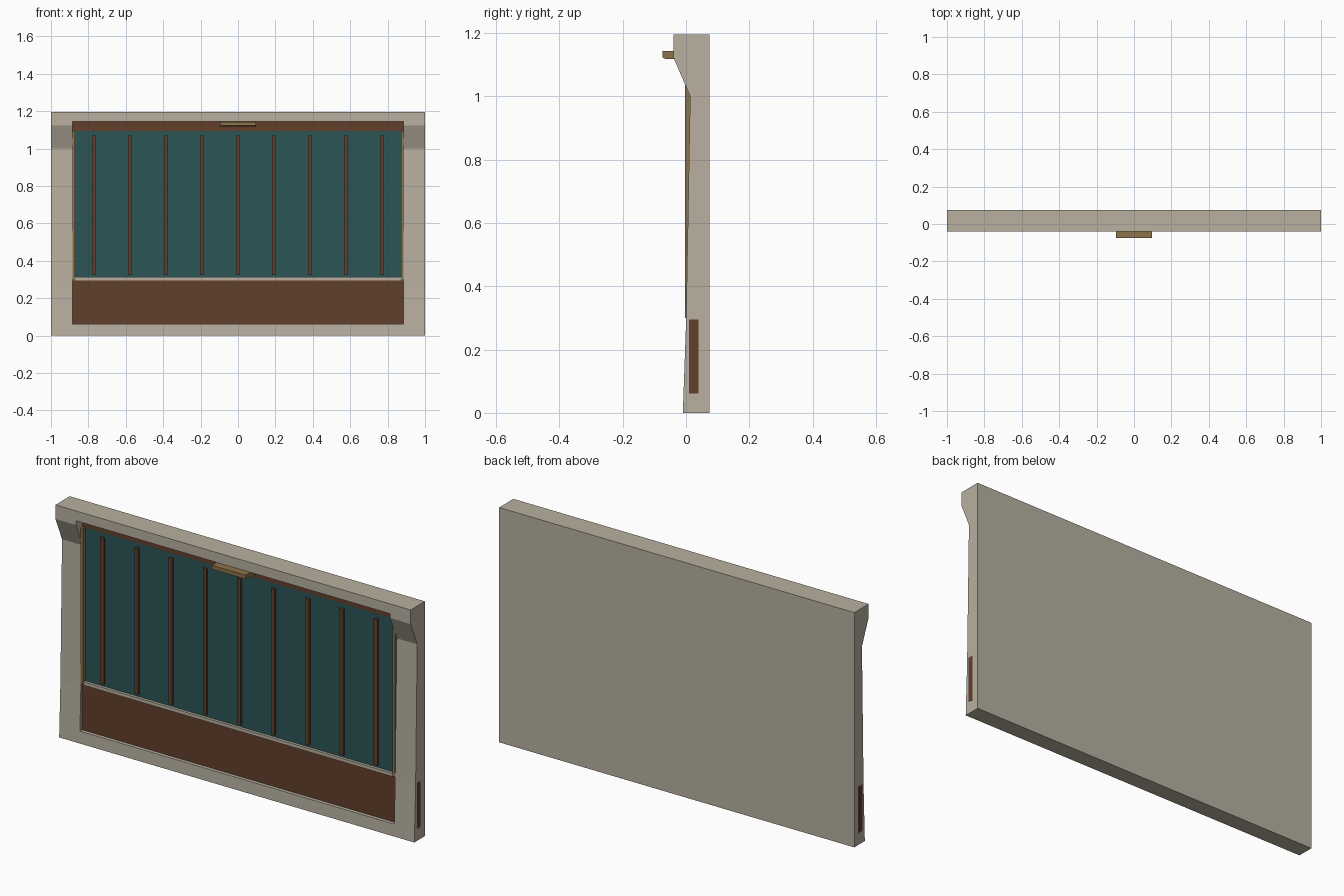
import bpy, bmesh

if "Cube" in bpy.data.objects:
    bpy.data.objects.remove(bpy.data.objects["Cube"])


def material(name, rgb):
    m = bpy.data.materials.new(name)
    m.diffuse_color = (*rgb, 1)
    m.use_nodes = True
    m.node_tree.nodes["Principled BSDF"].inputs["Base Color"].default_value = m.diffuse_color
    return m


STONE = material("warm_grey", (0.479, 0.434, 0.352))
TEAL = material("dark_teal", (0.025, 0.089, 0.093))
BROWN = material("dark_brown", (0.119, 0.050, 0.024))
TAN = material("brass_tan", (0.262, 0.171, 0.070))


def add(name, bm, mat):
    bmesh.ops.recalc_face_normals(bm, faces=bm.faces)
    me = bpy.data.meshes.new(name)
    bm.to_mesh(me)
    bm.free()
    ob = bpy.data.objects.new(name, me)
    bpy.context.collection.objects.link(ob)
    me.materials.append(mat)
    return ob


def prism(name, profile, x0, x1, mat):
    """Extrude a (y, z) profile along x."""
    bm = bmesh.new()
    face = bm.faces.new([bm.verts.new((x0, y, z)) for y, z in profile])
    ext = bmesh.ops.extrude_face_region(bm, geom=[face])
    verts = [v for v in ext["geom"] if isinstance(v, bmesh.types.BMVert)]
    bmesh.ops.translate(bm, verts=verts, vec=(x1 - x0, 0, 0))
    return add(name, bm, mat)


def box(name, x, y, z, mat):
    return prism(name, [(y[0], z[0]), (y[1], z[0]), (y[1], z[1]), (y[0], z[1])],
                 x[0], x[1], mat)


# Door shell with overhanging top rail, front recess cut out
shell = prism("door_shell", [(-0.01, 0), (0.075, 0), (0.075, 1.195), (-0.04, 1.195),
                             (-0.04, 1.123), (0.013, 1.0), (0.0, 0.28)], -1, 1, STONE)
cutter = box("recess_cutter", (-0.885, 0.885), (-0.2, 0.03), (0.062, 1.145), STONE)
cutter.hide_render = True
mod = shell.modifiers.new("recess", "BOOLEAN")
mod.operation = "DIFFERENCE"
mod.solver = "EXACT"
mod.object = cutter
bpy.context.view_layer.update()
deps = bpy.context.evaluated_depsgraph_get()
cut_mesh = bpy.data.meshes.new_from_object(shell.evaluated_get(deps))
shell.modifiers.clear()
shell.data = cut_mesh
bpy.data.objects.remove(cutter)

# Lower panel runs right through to the side faces
box("lower_panel", (-1.001, 1.001), (0.01, 0.04), (0.061, 0.295), BROWN)
box("top_panel", (-0.885, 0.885), (0.013, 0.035), (1.095, 1.145), BROWN)
box("padded_panel", (-0.872, 0.872), (0.017, 0.035), (0.31, 1.095), TEAL)
box("sill", (-0.872, 0.872), (0.003, 0.035), (0.295, 0.312), STONE)

# Side trims
for side, x in (("left", -0.8785), ("right", 0.8785)):
    box(side + "_trim", (x - 0.0065, x + 0.0065), (-0.003, 0.035), (0.3, 1.095), TAN)

# Vertical slats
for i in range(9):
    x = (i - 4) * 0.1925
    box(f"slat_{i + 1}", (x - 0.01, x + 0.01), (0.006, 0.02), (0.326, 1.07), BROWN)

# Pull handle with stepped underside
prism("handle", [(-0.075, 1.123), (-0.065, 1.118), (0.02, 1.118),
                 (0.02, 1.143), (-0.075, 1.143)], -0.095, 0.095, TAN)
